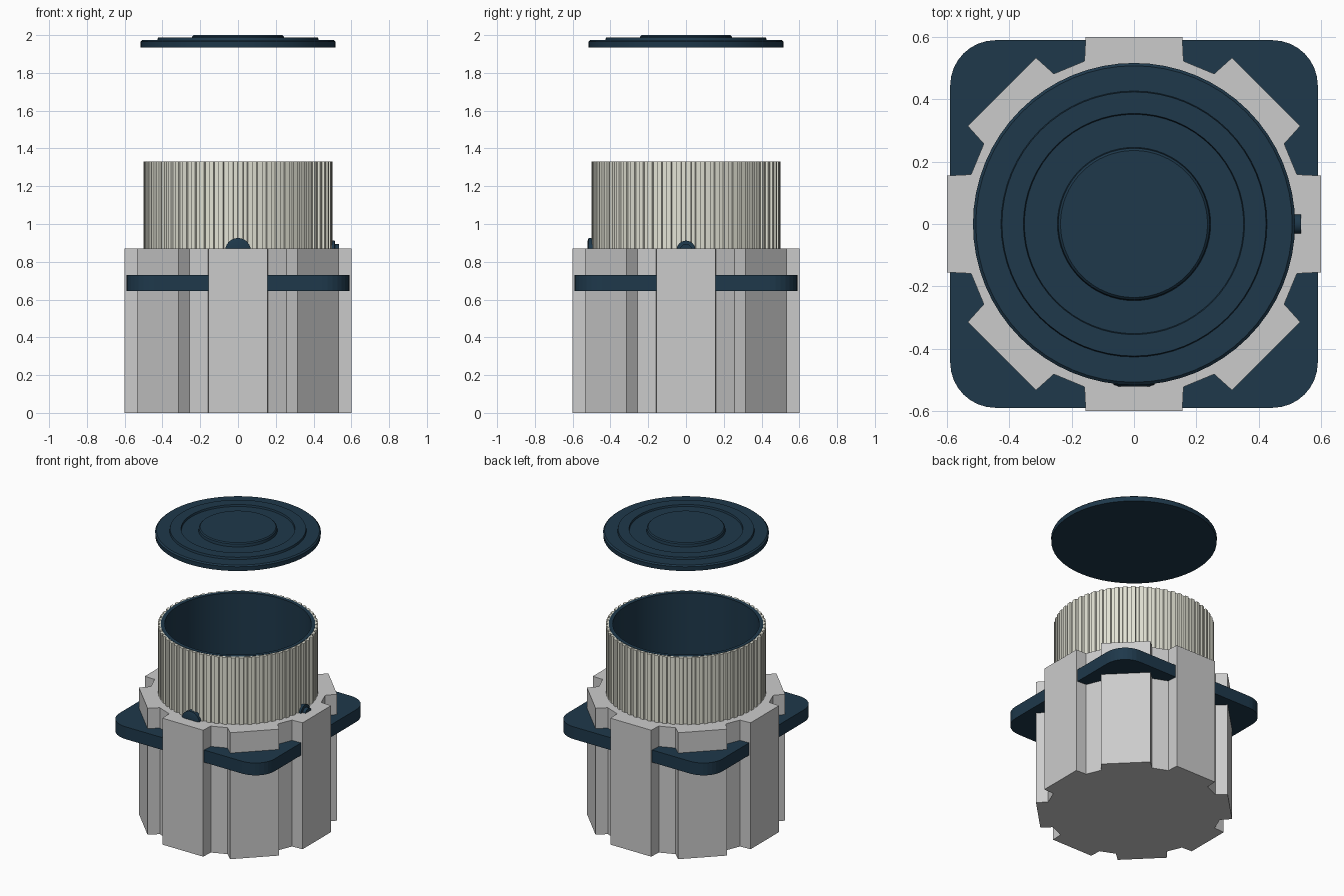
import bpy, bmesh, math
from math import sin, cos, pi
from mathutils import Matrix

if "Cube" in bpy.data.objects:
    bpy.data.objects.remove(bpy.data.objects["Cube"])


def material(name, rgb):
    m = bpy.data.materials.new(name)
    m.diffuse_color = (*rgb, 1)
    m.use_nodes = True
    m.node_tree.nodes["Principled BSDF"].inputs["Base Color"].default_value = m.diffuse_color
    return m


NAVY = material("navy", (0.013, 0.04, 0.07))
CREAM = material("cream", (0.76, 0.76, 0.66))


def finish(name, bm, mat=None, smooth=False):
    bmesh.ops.remove_doubles(bm, verts=bm.verts, dist=1e-5)
    bmesh.ops.recalc_face_normals(bm, faces=bm.faces)
    me = bpy.data.meshes.new(name)
    bm.to_mesh(me)
    bm.free()
    ob = bpy.data.objects.new(name, me)
    bpy.context.collection.objects.link(ob)
    if mat:
        me.materials.append(mat)
    bpy.ops.object.select_all(action='DESELECT')
    bpy.context.view_layer.objects.active = ob
    ob.select_set(True)
    if smooth:
        bpy.ops.object.shade_smooth_by_angle(angle=math.radians(30))
    return ob


def prism(name, outline, z0, z1, mat=None):
    bm = bmesh.new()
    face = bm.faces.new([bm.verts.new((x, y, z0)) for x, y in outline])
    ext = bmesh.ops.extrude_face_region(bm, geom=[face], use_keep_orig=True)
    top = [v for v in ext['geom'] if isinstance(v, bmesh.types.BMVert)]
    bmesh.ops.translate(bm, verts=top, vec=(0, 0, z1 - z0))
    return finish(name, bm, mat)


def lathe(name, profile, mat, steps=64, matrix=None):
    bm = bmesh.new()
    vs = [bm.verts.new((r, 0, z)) for r, z in profile]
    es = [bm.edges.new(p) for p in zip(vs, vs[1:])]
    bmesh.ops.spin(bm, geom=vs + es, cent=(0, 0, 0), axis=(0, 0, 1),
                   angle=2 * pi, steps=steps, use_merge=True)
    if matrix:
        bm.transform(matrix)
    return finish(name, bm, mat, True)


def polar(r, t, a):
    return (r * cos(a) - t * sin(a), r * sin(a) + t * cos(a))


# Eight-lobed housing
lobe = [(0.523, -0.159), (0.6, -0.155), (0.6, 0.155), (0.523, 0.159)]
housing = prism("housing", [polar(r, t, i * pi / 4) for i in range(8) for r, t in lobe], 0, 0.87)

# Square flange with rounded corners
R, H = 0.145, 0.59
corners = [(1, 1), (-1, 1), (-1, -1), (1, -1)]
flange = prism("flange", [(sx * (H - R) + R * cos(a), sy * (H - R) + R * sin(a))
                          for q, (sx, sy) in enumerate(corners)
                          for a in [(q + k / 8) * pi / 2 for k in range(9)]],
               0.645, 0.73, NAVY)

# Ribbed sleeve
N = 60
ribs = [(0.0, 0.5), (0.5, 0.5), (0.55, 0.489), (0.95, 0.489)]
sleeve = prism("ribbed_sleeve", [polar(r, 0, (i + f) * 2 * pi / N) for i in range(N) for f, r in ribs],
               0.75, 1.33, CREAM)

# Bore through housing, flange and sleeve
bore = lathe("bore_cutter", [(0, 0.08), (0.48, 0.08), (0.48, 1.6), (0, 1.6)], None)
bore.hide_render = True
for ob in (housing, flange, sleeve):
    mod = ob.modifiers.new("bore", 'BOOLEAN')
    mod.operation = 'DIFFERENCE'
    mod.object = bore
    bpy.context.view_layer.objects.active = ob
    bpy.ops.object.modifier_apply(modifier=mod.name)
bpy.data.objects.remove(bore)

# Dark inner cup
lathe("inner_cup", [(0, 0.08), (0.48, 0.08), (0.482, 1.332), (0.457, 1.332), (0.455, 0.1), (0, 0.1)], NAVY)

# Floating stepped lid
lathe("lid", [(0, 1.935), (0.515, 1.935), (0.517, 1.965), (0.508, 1.973), (0.427, 1.973),
              (0.424, 1.987), (0.355, 1.987), (0.352, 1.975), (0.246, 1.975),
              (0.243, 1.993), (0.236, 2.0), (0, 2.0)], NAVY)

# Front and side plugs on the sleeve
lathe("front_plug", [(0, 0.482), (0.068, 0.482), (0.068, 0.515), (0.05, 0.522), (0, 0.522)], NAVY, 24,
      Matrix.Translation((0, 0, 0.858)) @ Matrix.Rotation(pi / 2, 4, 'X'))
lathe("side_plug", [(0, 0.482), (0.05, 0.482), (0.05, 0.512), (0.032, 0.514), (0.032, 0.536), (0, 0.536)],
      NAVY, 24, Matrix.Translation((0, 0, 0.862)) @ Matrix.Rotation(pi / 2, 4, 'Y'))
